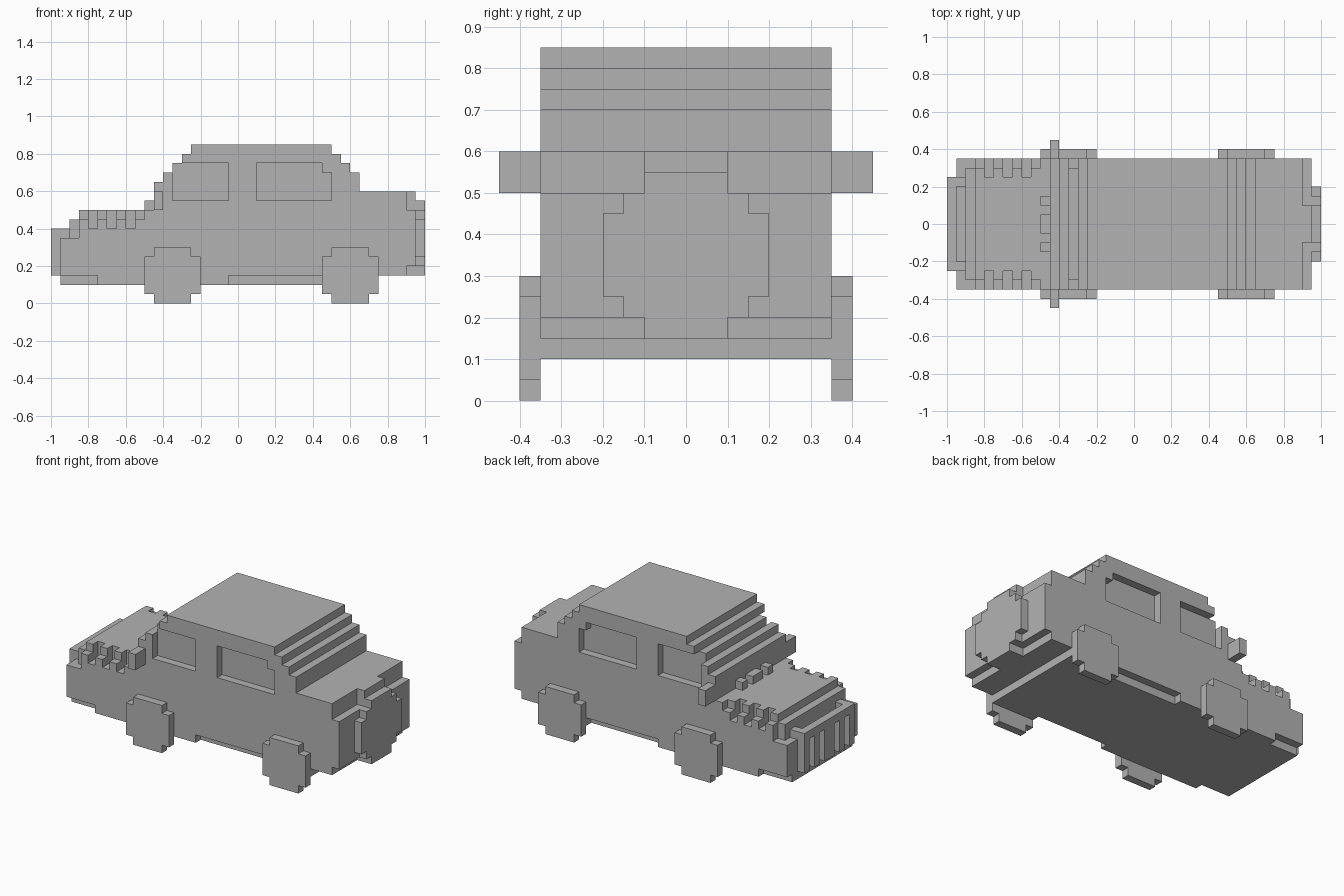
import bpy, bmesh

old = bpy.data.objects.get("Cube")
if old:
    bpy.data.objects.remove(old, do_unlink=True)

U = 0.05  # block size

grey = bpy.data.materials.new("plain grey")
grey.use_nodes = True
grey.diffuse_color = (0.45, 0.45, 0.45, 1)
grey.node_tree.nodes["Principled BSDF"].inputs["Base Color"].default_value = (0.45, 0.45, 0.45, 1)


def finish(name, bm):
    bmesh.ops.recalc_face_normals(bm, faces=bm.faces)
    mesh = bpy.data.meshes.new(name)
    bm.to_mesh(mesh)
    bm.free()
    mesh.materials.append(grey)
    ob = bpy.data.objects.new(name, mesh)
    bpy.context.collection.objects.link(ob)
    return ob


def add_prism(bm, points, lo, hi, axis="y"):
    """Extrude a flat outline, in blocks, along y or x."""
    def place(p, d):
        return (p[0] * U, d * U, p[1] * U) if axis == "y" else (d * U, p[0] * U, p[1] * U)
    face = bm.faces.new([bm.verts.new(place(p, lo)) for p in points])
    ext = bmesh.ops.extrude_face_region(bm, geom=[face])
    step = (0, (hi - lo) * U, 0) if axis == "y" else ((hi - lo) * U, 0, 0)
    bmesh.ops.translate(bm, vec=step, verts=[v for v in ext["geom"] if isinstance(v, bmesh.types.BMVert)])


def add_box(bm, x0, x1, y0, y1, z0, z1):
    add_prism(bm, [(x0, z0), (x1, z0), (x1, z1), (x0, z1)], y0, y1)


def add_pair(bm, x0, x1, y0, y1, z0, z1):
    """A box on each side of the car."""
    add_box(bm, x0, x1, y0, y1, z0, z1)
    add_box(bm, x0, x1, -y1, -y0, z0, z1)


def stairs(start, moves):
    """Walk an outline of alternating steps: x, z, x, z..."""
    pts, pos = [start], list(start)
    for i, m in enumerate(moves):
        pos[i % 2] += m
        pts.append(tuple(pos))
    return pts


# Body: one stepped side profile
bm = bmesh.new()
outline = stairs((-19, 2), [34, 1, 4, 9, -6, 2, -1, 1, -1, 1, -1, 1,
                            -15, -1, -1, -1, -1, -1, -1, -1, -1, -5, -8, -1, -2])
add_prism(bm, outline, -7, 7)
body = finish("body", bm)

# Recesses: windows, sills and rear corners
bm = bmesh.new()
add_pair(bm, -7, -1, 6, 9, 11, 15)
for side in (6, -9):
    add_prism(bm, [(2, 11), (10, 11), (10, 14), (9, 14), (9, 15), (2, 15)], side, side + 3)
add_pair(bm, -20, -15, 6, 9, 0, 3)
add_pair(bm, -1, 9, 6, 9, 0, 3)
for z0, z1 in ((0, 4), (10, 14)):
    add_pair(bm, 18, 21, 2, 9, z0, z1)
cutter = finish("recess_cutter", bm)
cutter.hide_render = True
mod = body.modifiers.new("recesses", "BOOLEAN")
mod.operation = "DIFFERENCE"
mod.solver = "EXACT"
mod.object = cutter
bpy.context.view_layer.objects.active = body
bpy.ops.object.modifier_apply(modifier=mod.name)
bpy.data.objects.remove(cutter, do_unlink=True)

# Hood: raised middle with a notched rim on both sides
bm = bmesh.new()
add_box(bm, -18, -17, -6, 6, 7, 9)
add_box(bm, -17, -9, -5, 5, 8, 10)
for x in range(-17, -9, 2):
    add_pair(bm, x, x + 1, 5, 6, 8, 10)
    add_pair(bm, x, x + 1, 6, 7, 8, 9)
add_pair(bm, -10, -9, 5, 7, 8, 10)
finish("hood", bm)

# Vent blocks below the windshield
bm = bmesh.new()
add_box(bm, -10, -9, -1, 1, 10, 11)
add_pair(bm, -10, -9, 2, 3, 10, 11)
finish("cowl_vents", bm)

# Grille: top rail, vertical bars and end returns
bm = bmesh.new()
add_box(bm, -20, -19, -5, 5, 7, 8)
add_box(bm, -20, -19, -1, 1, 3, 7)
for y in (2, 4):
    add_pair(bm, -20, -19, y, y + 1, 3, 7)
add_pair(bm, -19, -18, 4, 5, 7, 8)
finish("grille", bm)


def round_outline(cx, cz, rows):
    """Blocky disc from (half width, half height) corners."""
    quarter = []
    for i, (w, h) in enumerate(rows):
        if i:
            quarter.append((rows[i - 1][0], h))
        quarter.append((w, h))
    right = quarter + [(w, -h) for w, h in reversed(quarter)]
    pts = right + [(-w, h) for w, h in reversed(right)]
    return [(cx + w, cz + h) for w, h in pts]


# Spare wheel on the tail
bm = bmesh.new()
add_prism(bm, round_outline(0, 7, [(2, 4), (3, 3), (4, 2)]), 19, 20, "x")
finish("spare_wheel", bm)

# Wheels and mirrors
for side, y in (("left", 7), ("right", -8)):
    for end, x in (("front", -7), ("rear", 12)):
        bm = bmesh.new()
        add_prism(bm, round_outline(x, 3, [(2, 3), (3, 2)]), y, y + 1)
        finish(f"{end}_{side}_wheel", bm)
bm = bmesh.new()
add_pair(bm, -9, -8, 7, 9, 10, 12)
finish("side_mirrors", bm)
